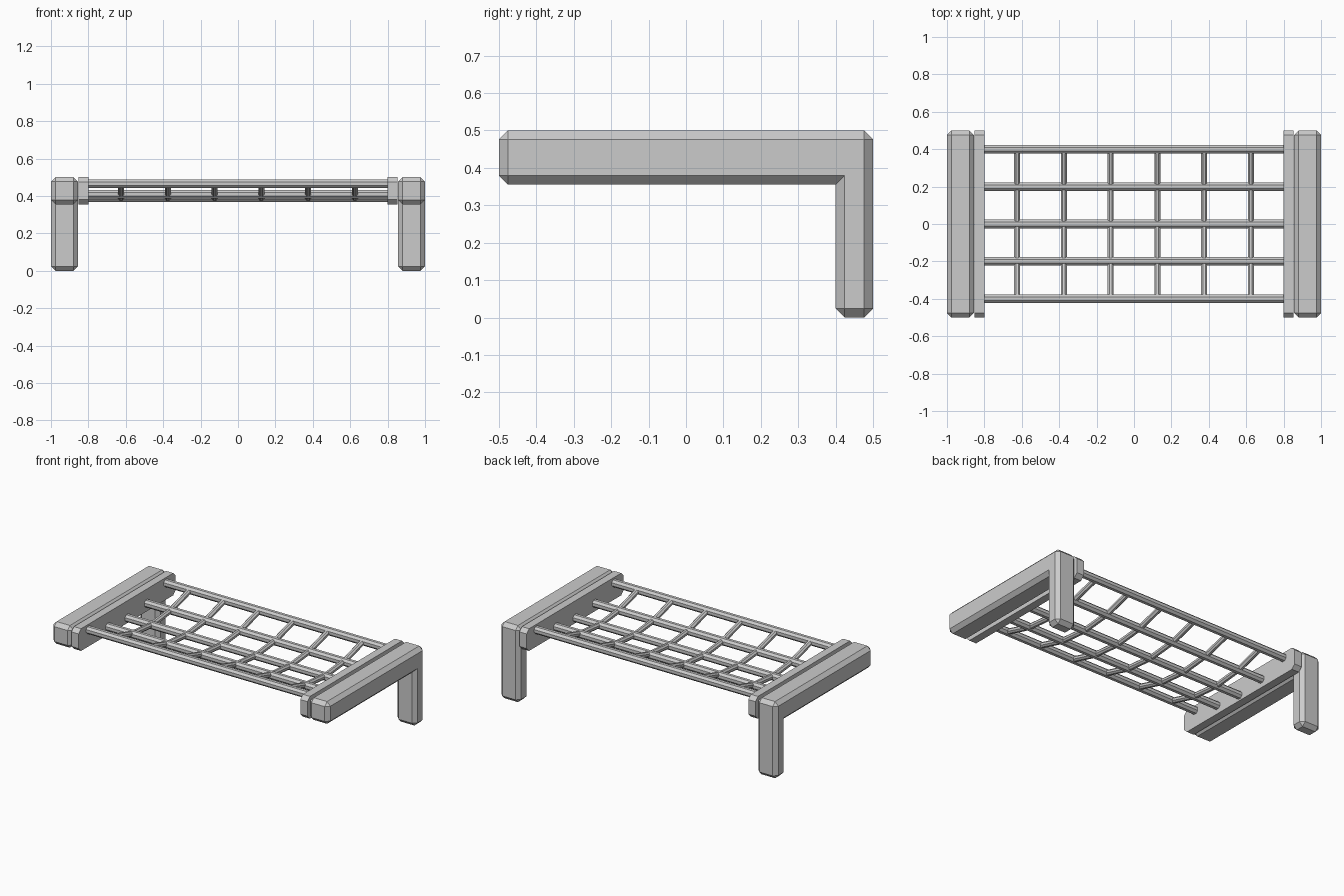
import bpy, bmesh, math
from mathutils import Vector

if "Cube" in bpy.data.objects:
    bpy.data.objects.remove(bpy.data.objects["Cube"])

grey = bpy.data.materials.new("plain grey")
grey.diffuse_color = (0.6, 0.6, 0.6, 1)
grey.use_nodes = True
grey.node_tree.nodes["Principled BSDF"].inputs["Base Color"].default_value = grey.diffuse_color

CH = 0.024  # chamfer width


def finish(bm, name):
    bmesh.ops.recalc_face_normals(bm, faces=bm.faces)
    me = bpy.data.meshes.new(name)
    bm.to_mesh(me)
    bm.free()
    me.materials.append(grey)
    ob = bpy.data.objects.new(name, me)
    bpy.context.collection.objects.link(ob)
    return ob


def prism(profile, x0, x1):
    """Extrude a (y, z) profile along x."""
    bm = bmesh.new()
    face = bm.faces.new([bm.verts.new((x0, y, z)) for y, z in profile])
    ext = bmesh.ops.extrude_face_region(bm, geom=[face])
    bmesh.ops.translate(bm, vec=(x1 - x0, 0, 0),
                        verts=[g for g in ext["geom"] if isinstance(g, bmesh.types.BMVert)])
    bmesh.ops.recalc_face_normals(bm, faces=bm.faces)
    return bm


def rod(bm, a, b, radius, sides=8):
    """Add a straight rod from a to b, flat side up."""
    a, b = Vector(a), Vector(b)
    d = (b - a).normalized()
    side = d.cross(Vector((0, 0, 1))).normalized()
    up = side.cross(d)
    rings = []
    for p in (a, b):
        ring = []
        for i in range(sides):
            t = (i + 0.5) * math.tau / sides
            ring.append(bm.verts.new(p + radius * (math.cos(t) * side + math.sin(t) * up)))
        rings.append(ring)
    for i in range(sides):
        j = (i + 1) % sides
        bm.faces.new((rings[0][i], rings[0][j], rings[1][j], rings[1][i]))
    bm.faces.new(rings[0][::-1])
    bm.faces.new(rings[1])


L = [(-0.5, 0.355), (0.4, 0.355), (0.4, 0), (0.5, 0), (0.5, 0.5), (-0.5, 0.5)]
plate = [(-0.5, 0.38), (-0.475, 0.355), (0.475, 0.355), (0.5, 0.38),
         (0.5, 0.475), (0.475, 0.5), (-0.475, 0.5), (-0.5, 0.475)]

for s, label in ((-1, "left"), (1, "right")):
    # L-shaped beam and leg with chamfered outer edges
    bm = prism(L, s * 0.856, s * 1.0)
    convex = [e for e in bm.edges if e.calc_face_angle_signed() > 0.1]
    bmesh.ops.bevel(bm, geom=convex, offset=CH, segments=1, affect='EDGES')
    finish(bm, label + "_leg_frame")
    # inner plate holding the rails
    finish(prism(plate, s * 0.80, s * 0.852), label + "_inner_plate")


def sag(y):
    return 0.39 + 0.075 * (y / 0.4) ** 2


rows = [-0.4, -0.2, 0, 0.2, 0.4]

# long rails
bm = bmesh.new()
for y in rows:
    rod(bm, (-0.805, y, sag(y)), (0.805, y, sag(y)), 0.025)
finish(bm, "long_rails")

# short cross bars following the sag
bm = bmesh.new()
for i in range(6):
    x = -0.625 + 0.25 * i
    for y0, y1 in zip(rows, rows[1:]):
        rod(bm, (x, y0, sag(y0)), (x, y1, sag(y1)), 0.018)
finish(bm, "cross_bars")
